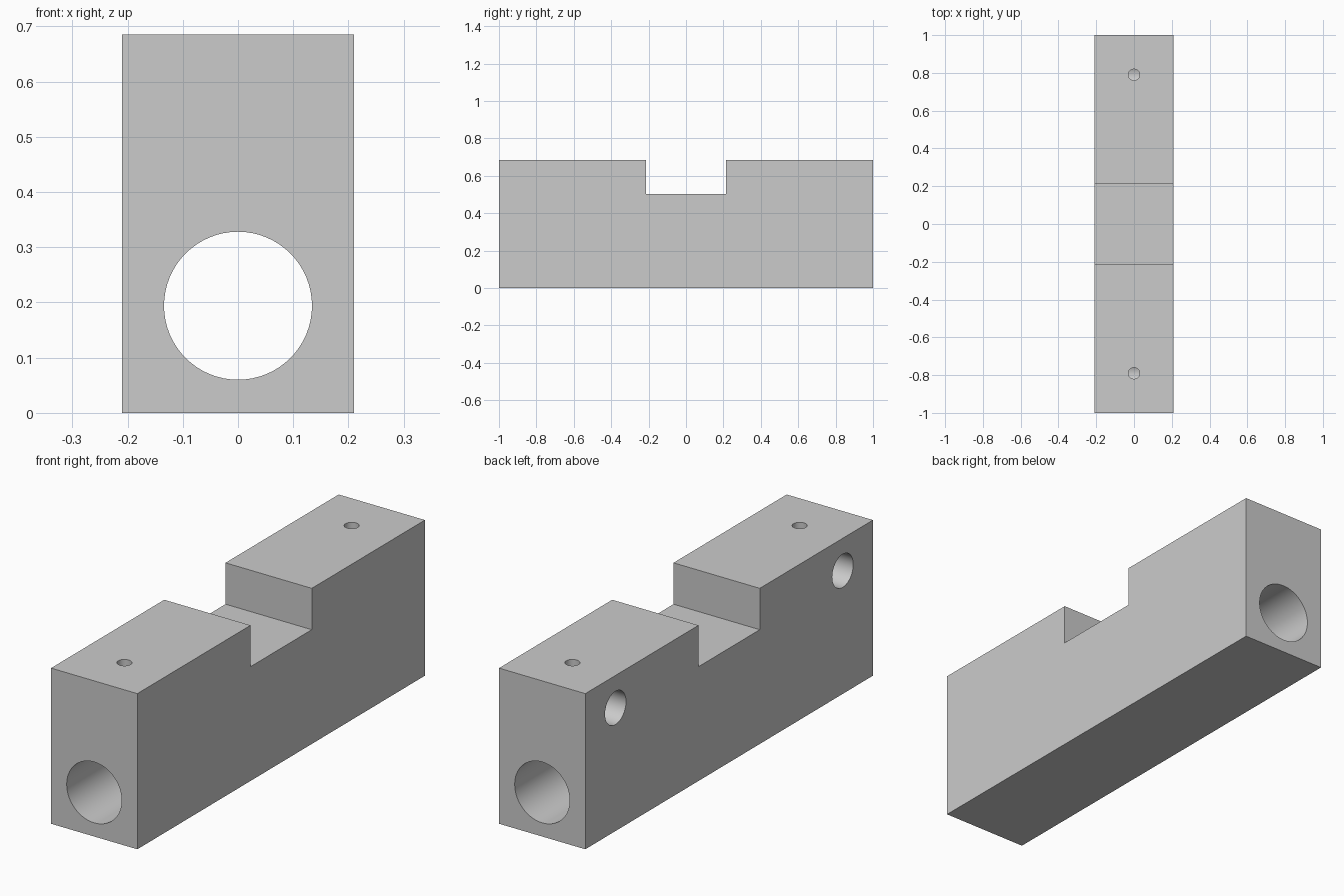
import bpy
import bmesh
from math import pi, radians
from mathutils import Matrix

default_cube = bpy.data.objects.get("Cube")
if default_cube:
    bpy.data.objects.remove(default_cube, do_unlink=True)

# Overall dimensions
HALF_WIDTH, HALF_LENGTH, HEIGHT = 0.21, 1.0, 0.685
NOTCH_HALF, NOTCH_FLOOR = 0.213, 0.503
BORE_Z, BORE_RADIUS = 0.194, 0.134
PIN_Y, PIN_Z = 0.79, 0.542
SIDE_RADIUS, TOP_RADIUS = 0.073, 0.03

# Material
grey = bpy.data.materials.new("plain grey")
grey.use_nodes = True
colour = (0.6, 0.6, 0.6, 1)
grey.diffuse_color = colour
grey.node_tree.nodes["Principled BSDF"].inputs["Base Color"].default_value = colour


def mesh_object(name, bm):
    bmesh.ops.recalc_face_normals(bm, faces=bm.faces)
    mesh = bpy.data.meshes.new(name)
    bm.to_mesh(mesh)
    bm.free()
    obj = bpy.data.objects.new(name, mesh)
    bpy.context.collection.objects.link(obj)
    mesh.materials.append(grey)
    return obj


def drill(target, axis, centre, radius, length):
    """Cut a round hole along an axis, centred on the given point."""
    turn = {"x": Matrix.Rotation(pi / 2, 4, "Y"),
            "y": Matrix.Rotation(pi / 2, 4, "X"),
            "z": Matrix.Identity(4)}[axis]
    bm = bmesh.new()
    bmesh.ops.create_cone(bm, cap_ends=True, segments=64, radius1=radius,
                          radius2=radius, depth=length,
                          matrix=Matrix.Translation(centre) @ turn)
    cutter = mesh_object("hole_cutter", bm)
    cutter.hide_render = True
    cut = target.modifiers.new("hole", "BOOLEAN")
    cut.operation = "DIFFERENCE"
    cut.solver = "EXACT"
    cut.object = cutter
    bpy.context.view_layer.objects.active = target
    bpy.ops.object.modifier_apply(modifier=cut.name)
    bpy.data.objects.remove(cutter, do_unlink=True)


# Block: notched side profile extruded across the width
half_profile = [(HALF_LENGTH, 0), (HALF_LENGTH, HEIGHT),
                (NOTCH_HALF, HEIGHT), (NOTCH_HALF, NOTCH_FLOOR)]
profile = half_profile + [(-y, z) for y, z in reversed(half_profile)]
bm = bmesh.new()
side = bm.faces.new([bm.verts.new((-HALF_WIDTH, y, z)) for y, z in profile])
extruded = bmesh.ops.extrude_face_region(bm, geom=[side])["geom"]
bmesh.ops.translate(bm, vec=(2 * HALF_WIDTH, 0, 0),
                    verts=[v for v in extruded if isinstance(v, bmesh.types.BMVert)])
block = mesh_object("notched_block", bm)

# Lengthwise through bore
drill(block, "y", (0, 0, BORE_Z), BORE_RADIUS, 2.2 * HALF_LENGTH)

# Blind side holes, each met by a small screw hole from the top
for y in (-PIN_Y, PIN_Y):
    drill(block, "x", (-HALF_WIDTH, y, PIN_Z), SIDE_RADIUS, 0.64)
    drill(block, "z", (0, y, HEIGHT), TOP_RADIUS, 2 * (HEIGHT - PIN_Z))

# Smooth hole walls, sharp block edges
bpy.ops.object.select_all(action="DESELECT")
block.select_set(True)
bpy.context.view_layer.objects.active = block
bpy.ops.object.shade_smooth_by_angle(angle=radians(30))
